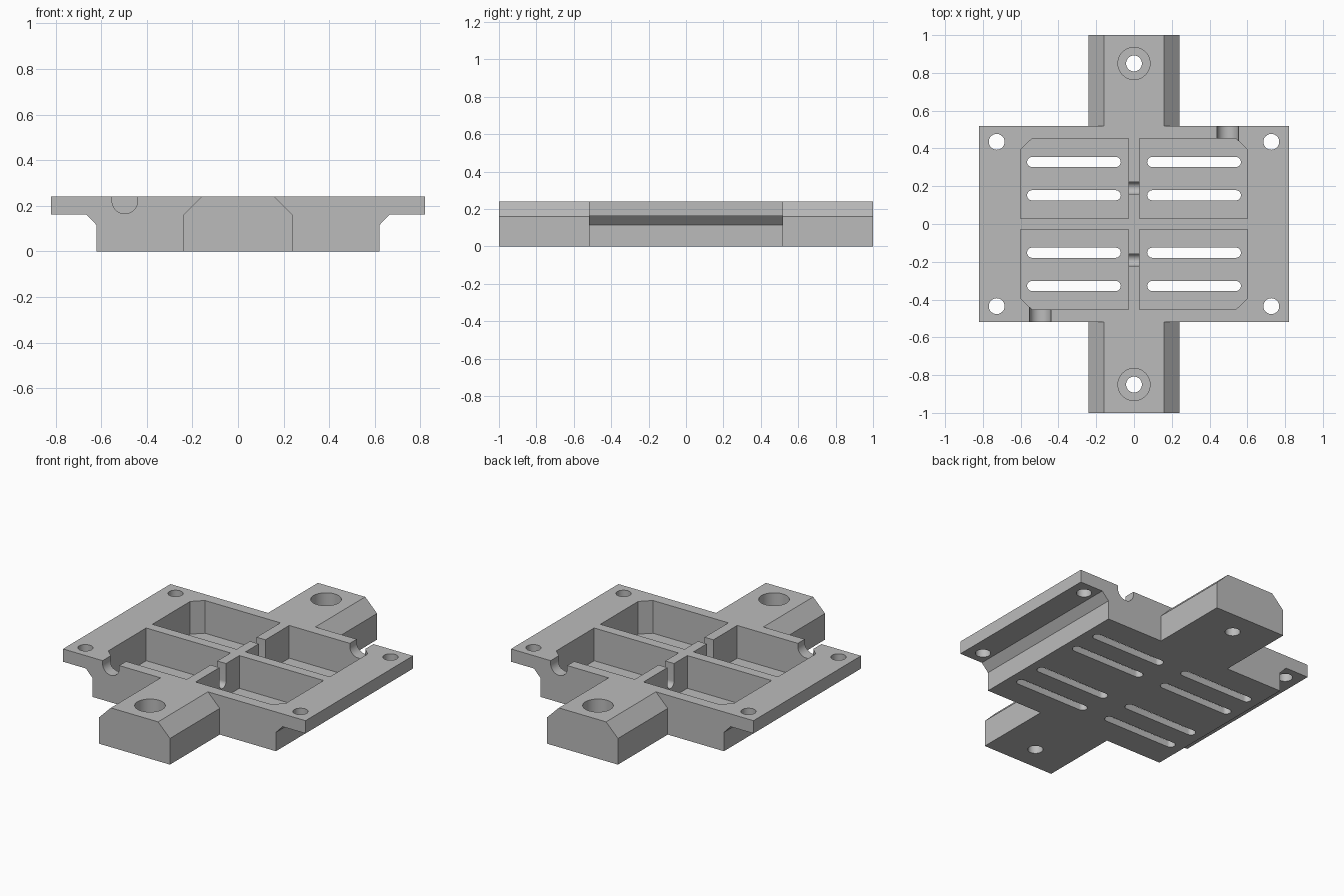
import bpy, bmesh, math
from mathutils import Vector

if "Cube" in bpy.data.objects:
    bpy.data.objects.remove(bpy.data.objects["Cube"])

TOP = 0.24

grey = bpy.data.materials.new("light_grey")
grey.diffuse_color = (0.5, 0.5, 0.5, 1)
grey.use_nodes = True
grey.node_tree.nodes["Principled BSDF"].inputs["Base Color"].default_value = grey.diffuse_color


def prism(name, pts, axis, lo, hi):
    """Extrude a 2D outline along axis: 'y' takes (x, z), 'z' (x, y), 'x' (y, z)."""
    place = {"y": lambda a, b, t: (a, t, b),
             "z": lambda a, b, t: (a, b, t),
             "x": lambda a, b, t: (t, a, b)}[axis]
    bm = bmesh.new()
    face = bm.faces.new([bm.verts.new(place(a, b, lo)) for a, b in pts])
    ext = bmesh.ops.extrude_face_region(bm, geom=[face])
    verts = [g for g in ext["geom"] if isinstance(g, bmesh.types.BMVert)]
    bmesh.ops.translate(bm, verts=verts, vec=Vector(place(0, 0, hi - lo)))
    bmesh.ops.recalc_face_normals(bm, faces=bm.faces)
    mesh = bpy.data.meshes.new(name)
    bm.to_mesh(mesh)
    bm.free()
    obj = bpy.data.objects.new(name, mesh)
    bpy.context.collection.objects.link(obj)
    mesh.materials.append(grey)
    return obj


def arc(cx, cy, r, start, end, n):
    return [(cx + r * math.cos(math.radians(start + (end - start) * i / n)),
             cy + r * math.sin(math.radians(start + (end - start) * i / n)))
            for i in range(n + 1)]


def circle(cx, cy, r):
    return arc(cx, cy, r, 0, 360, 40)[:-1]


def slot(x0, x1, cy, r):
    return arc(x1 - r, cy, r, -90, 90, 12) + arc(x0 + r, cy, r, 90, 270, 12)


def u_notch(c, r, bottom):
    return [(c + r, 0.3), (c - r, 0.3)] + arc(c, bottom + r, r, 180, 360, 20)


def combine(target, tool, operation):
    mod = target.modifiers.new("combine", "BOOLEAN")
    mod.operation, mod.solver, mod.object = operation, "EXACT", tool
    bpy.context.view_layer.update()
    dg = bpy.context.evaluated_depsgraph_get()
    mesh = bpy.data.meshes.new_from_object(target.evaluated_get(dg))
    target.modifiers.clear()
    target.data = mesh
    bpy.data.objects.remove(tool)


# Tray with side flanges
half = [(0.62, 0), (0.62, 0.115), (0.665, 0.162), (0.82, 0.162), (0.82, TOP)]
tray = prism("mounting_tray", half + [(-x, z) for x, z in reversed(half)],
             "y", -0.519, 0.519)

# Bevelled mounting arms, front and back
half = [(0.24, 0), (0.24, 0.16), (0.16, TOP)]
arms = prism("arms", half + [(-x, z) for x, z in reversed(half)], "y", -1, 1)
combine(tray, arms, "UNION")

cutters = []
for sy in (-1, 1):
    # Counterbored arm holes
    cutters.append(prism("bore", circle(0, sy * 0.85, 0.085), "z", 0.08, 0.3))
    cutters.append(prism("hole", circle(0, sy * 0.85, 0.042), "z", -0.1, 0.2))
    # Cable notch through the central rib
    cutters.append(prism("rib_notch", u_notch(sy * 0.19, 0.032, 0.1), "x", -0.06, 0.06))
    # Cable outlet in the outer wall, diagonally opposite
    cutters.append(prism("outlet", u_notch(sy * 0.496, 0.056, 0.165), "y",
                         *sorted((sy * 0.43, sy * 0.6))))
    for sx in (-1, 1):
        # Pocket with clipped outer corner
        pocket = [(0.03, 0.03), (0.60, 0.03), (0.60, 0.395), (0.54, 0.452), (0.03, 0.452)]
        cutters.append(prism("pocket", [(sx * x, sy * y) for x, y in pocket],
                             "z", 0.04, 0.3))
        # Flange screw holes
        cutters.append(prism("screw", circle(sx * 0.727, sy * 0.435, 0.042), "z", -0.1, 0.3))
        # Vent slots in the floor
        for y in (0.152, 0.328):
            x0, x1 = sorted((sx * 0.07, sx * 0.566))
            cutters.append(prism("vent", slot(x0, x1, sy * y, 0.027), "z", -0.1, 0.1))

for cutter in cutters:
    combine(tray, cutter, "DIFFERENCE")

# Smooth the round walls, keep the machined edges sharp
bpy.context.view_layer.objects.active = tray
tray.select_set(True)
bpy.ops.object.shade_smooth_by_angle(angle=math.radians(30))
